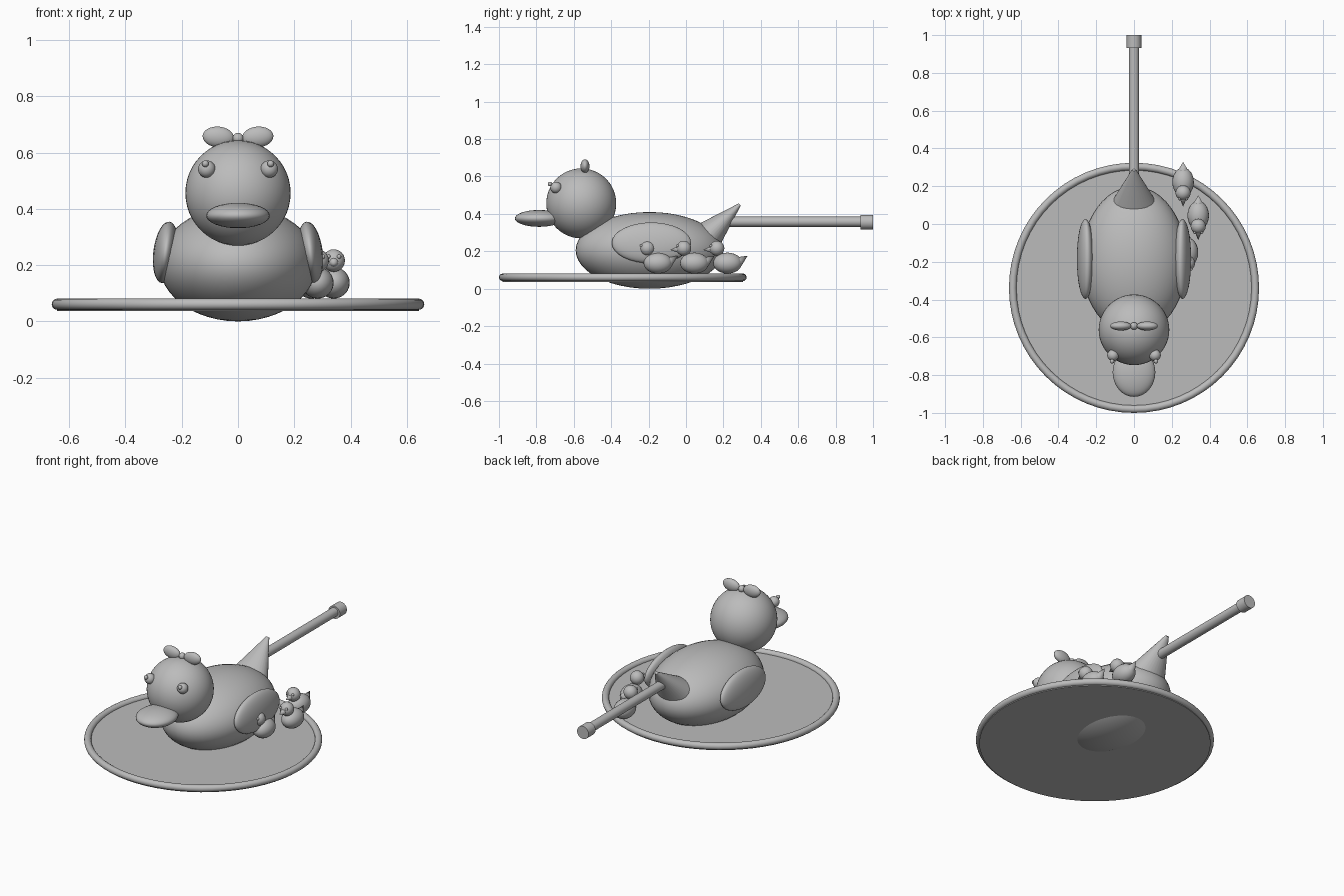
import bpy
from math import radians
from mathutils import Vector

if "Cube" in bpy.data.objects:
    bpy.data.objects.remove(bpy.data.objects["Cube"], do_unlink=True)

# One plain grey for everything
grey = bpy.data.materials.new("plain_grey")
grey.use_nodes = True
grey.diffuse_color = (0.5, 0.5, 0.5, 1)
grey.node_tree.nodes["Principled BSDF"].inputs["Base Color"].default_value = (0.5, 0.5, 0.5, 1)


def finish(name):
    ob = bpy.context.object
    ob.name = name
    ob.data.materials.append(grey)
    bpy.ops.object.shade_smooth_by_angle(angle=radians(35))
    return ob


def ball(name, loc, size, tilt=0, detail=32):
    """Ellipsoid with the given half sizes, tilted about y."""
    bpy.ops.mesh.primitive_uv_sphere_add(segments=detail, ring_count=detail // 2,
                                         location=loc, rotation=(0, tilt, 0))
    bpy.context.object.scale = size
    return finish(name)


def cone(name, start, end, r1, r2, sides=32, widen=1):
    """Cone or cylinder running from start to end in the y-z plane."""
    a, b = Vector(start), Vector(end)
    bpy.ops.mesh.primitive_cone_add(vertices=sides, radius1=r1, radius2=r2,
                                    depth=(b - a).length, location=(a + b) / 2)
    ob = bpy.context.object
    ob.rotation_euler = (b - a).to_track_quat('Z', 'Y').to_euler()
    if widen != 1:
        ob.rotation_euler = (-(b - a).angle(Vector((0, 0, 1))), 0, 0)
        ob.scale.x = widen
    return finish(name)


# Round tray with a rolled rim
TRAY_Y = -0.338
cone("tray", (0, TRAY_Y, 0.037), (0, TRAY_Y, 0.062), 0.643, 0.643, 64)
bpy.ops.mesh.primitive_torus_add(location=(0, TRAY_Y, 0.061), major_radius=0.642,
                                 minor_radius=0.02, major_segments=64, minor_segments=16)
finish("tray_rim")

# Mother duck
ball("body", (0, -0.195, 0.205), (0.28, 0.395, 0.205), detail=48)
ball("head", (0, -0.56, 0.456), (0.187, 0.187, 0.187), detail=48)
ball("bill", (0, -0.785, 0.376), (0.113, 0.13, 0.045))
cone("tail", (0, 0.07, 0.235), (0, 0.287, 0.45), 0.105, 0.008, widen=1.35)

# Paired parts
for side, s in (("left", 1), ("right", -1)):
    ball(side + "_wing", (s * 0.257, -0.185, 0.245), (0.044, 0.212, 0.11), -s * radians(7))
    ball(side + "_eye", (s * 0.111, -0.695, 0.541), (0.031, 0.031, 0.031), detail=24)
    ball(side + "_pupil", (s * 0.116, -0.727, 0.56), (0.012, 0.012, 0.012), detail=16)
    ball(side + "_bow_loop", (s * 0.07, -0.54, 0.655), (0.056, 0.024, 0.037), -s * radians(5), 24)
ball("bow_knot", (0, -0.54, 0.65), (0.02, 0.02, 0.02), detail=16)

# Long handle with its end cap
cone("handle", (0, 0.18, 0.358), (0, 0.96, 0.358), 0.027, 0.027)
cone("handle_cap", (0, 0.932, 0.356), (0, 1, 0.356), 0.039, 0.039)

# Three ducklings following along
for i, (x, y) in enumerate(((0.283, -0.15), (0.34, 0.045), (0.26, 0.222)), 1):
    part = f"duckling_{i}_"
    ball(part + "body", (x, y, 0.137), (0.057, 0.077, 0.056), detail=24)
    ball(part + "head", (x, y - 0.057, 0.216), (0.04, 0.04, 0.04), detail=24)
    cone(part + "beak", (x, y - 0.09, 0.21), (x, y - 0.13, 0.207), 0.017, 0, 12)
    cone(part + "tail", (x, y + 0.06, 0.145), (x, y + 0.107, 0.176), 0.027, 0, 12)
    for side, s in (("left", 1), ("right", -1)):
        ball(part + side + "_eye", (x + s * 0.019, y - 0.089, 0.23),
             (0.008, 0.008, 0.008), detail=12)
